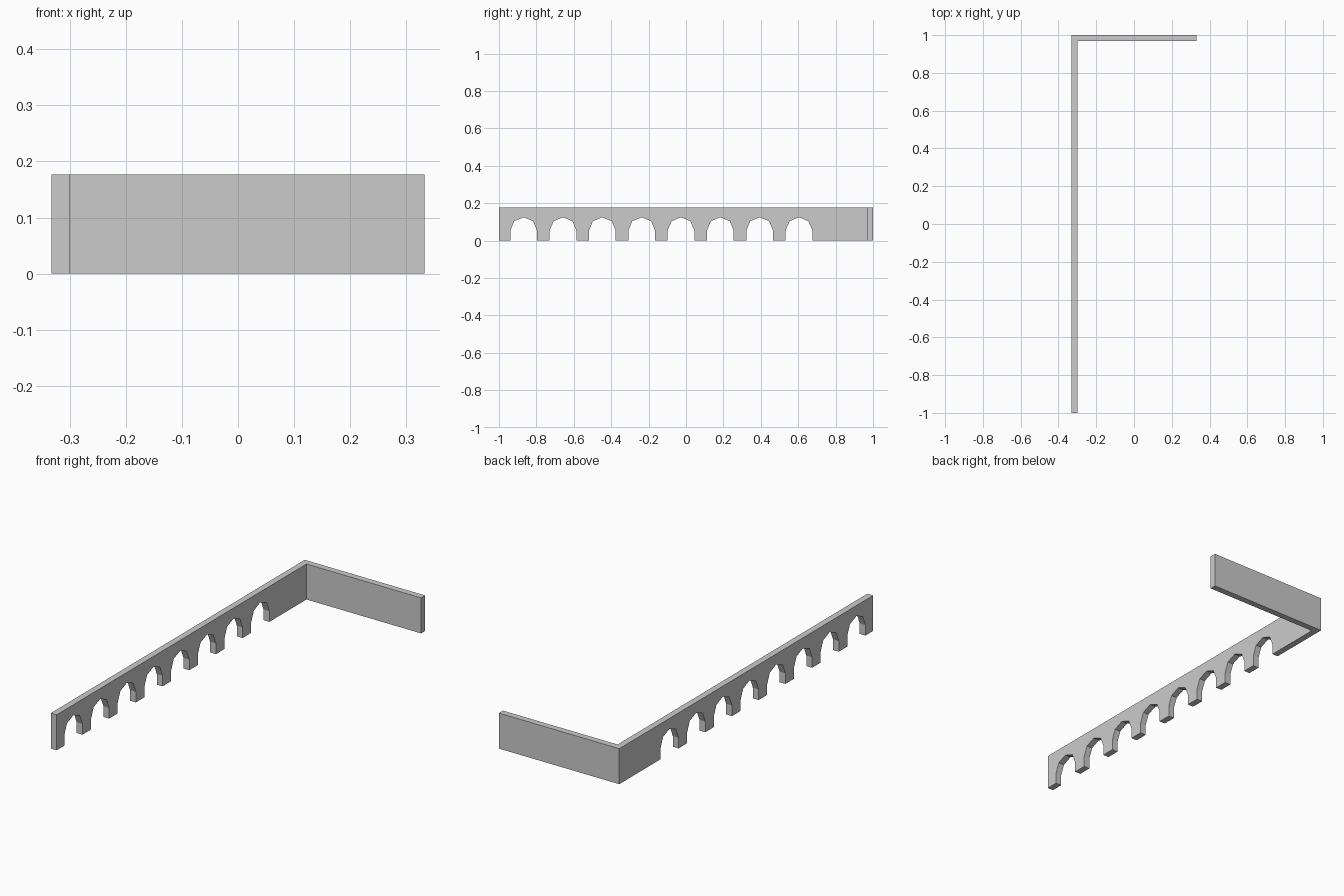
import bpy, bmesh
from math import cos, sin, pi

if "Cube" in bpy.data.objects:
    bpy.data.objects.remove(bpy.data.objects["Cube"])

X0, X1 = -0.332, 0.332      # outer extents in x
T, H = 0.032, 0.177         # wall thickness and height
R, SPRING = 0.0715, 0.053   # arch radius and spring height
ARCHES, FIRST, PITCH, SEGS = 8, -0.868, 0.2103, 4


def extrude_profile(name, points, offset):
    bm = bmesh.new()
    face = bm.faces.new([bm.verts.new(p) for p in points])
    ext = bmesh.ops.extrude_face_region(bm, geom=[face])
    moved = [g for g in ext["geom"] if isinstance(g, bmesh.types.BMVert)]
    bmesh.ops.translate(bm, verts=moved, vec=offset)
    bmesh.ops.recalc_face_normals(bm, faces=bm.faces)
    mesh = bpy.data.meshes.new(name)
    bm.to_mesh(mesh)
    bm.free()
    obj = bpy.data.objects.new(name, mesh)
    bpy.context.collection.objects.link(obj)
    return obj


# long wall with a row of arched openings, drawn as a side profile
side = [(X0, -1, H), (X0, -1, 0)]
for i in range(ARCHES):
    c = FIRST + i * PITCH
    side.append((X0, c - R, 0))
    for k in range(SEGS + 1):
        a = pi - pi * k / SEGS
        side.append((X0, c + R * cos(a), SPRING + R * sin(a)))
    side.append((X0, c + R, 0))
side += [(X0, 1 - T, 0), (X0, 1 - T, H)]
# corner and plain return wall drawn from above
plan = [(X0, 1 - T, 0), (X1, 1 - T, 0), (X1, 1, 0), (X0, 1, 0)]

extrude_profile("arcade_wall", side, (T, 0, 0))
extrude_profile("return_wall", plan, (0, 0, H))
